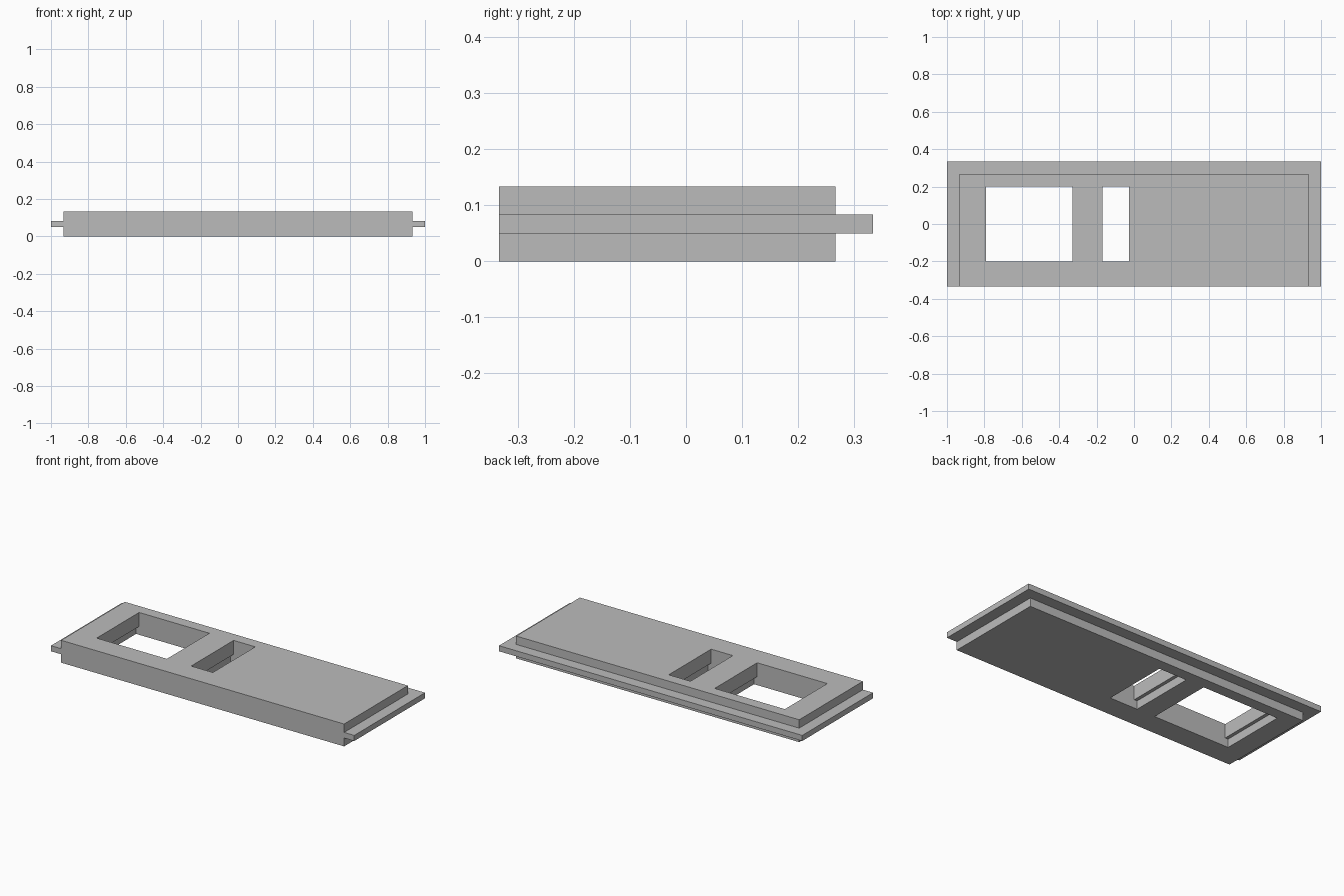
import bpy
import bmesh
from mathutils import Matrix, Vector

default = bpy.data.objects.get("Cube")
if default:
    bpy.data.objects.remove(default, do_unlink=True)

grey = bpy.data.materials.new("light grey")
grey.use_nodes = True
colour = (0.5, 0.5, 0.5, 1)
grey.diffuse_color = colour
grey.node_tree.nodes["Principled BSDF"].inputs["Base Color"].default_value = colour


def box(name, low, high):
    """Axis-aligned block between two opposite corners."""
    low, high = Vector(low), Vector(high)
    bm = bmesh.new()
    bmesh.ops.create_cube(bm, size=1)
    place = Matrix.Translation((low + high) / 2) @ Matrix.Diagonal((high - low).to_4d())
    bmesh.ops.transform(bm, matrix=place, verts=bm.verts)
    mesh = bpy.data.meshes.new(name)
    bm.to_mesh(mesh)
    bm.free()
    mesh.materials.append(grey)
    obj = bpy.data.objects.new(name, mesh)
    bpy.context.scene.collection.objects.link(obj)
    return obj


def combine(target, tool, operation):
    """Apply a boolean to the target and remove the tool."""
    mod = target.modifiers.new("combine", 'BOOLEAN')
    mod.operation = operation
    mod.solver = 'EXACT'
    mod.object = tool
    graph = bpy.context.evaluated_depsgraph_get()
    mesh = bpy.data.meshes.new_from_object(target.evaluated_get(graph))
    target.modifiers.clear()
    target.data = mesh
    bpy.data.objects.remove(tool, do_unlink=True)


thickness = 0.1333
ledge = 0.05       # underside of the tongue and of the window lips
front = -0.3333

# Main slab with a thin tongue along both ends and the back
panel = box("panel", (-0.9333, front, 0), (0.9333, 0.2667, thickness))
tongue = box("tongue", (-1, front, ledge), (1, 0.3333, 0.0833))
combine(panel, tongue, 'UNION')

# Two windows, each wider underneath to leave a lip at both ends
lip = 0.02
for x0, x1 in ((-0.792, -0.329), (-0.169, -0.026)):
    upper = box("window_cutter", (x0, -0.2, -0.1), (x1, 0.2, 0.3))
    lower = box("recess_cutter", (x0 - lip, -0.2, -0.1), (x1 + lip, 0.2, ledge))
    combine(panel, upper, 'DIFFERENCE')
    combine(panel, lower, 'DIFFERENCE')

panel.data.name = "panel"
